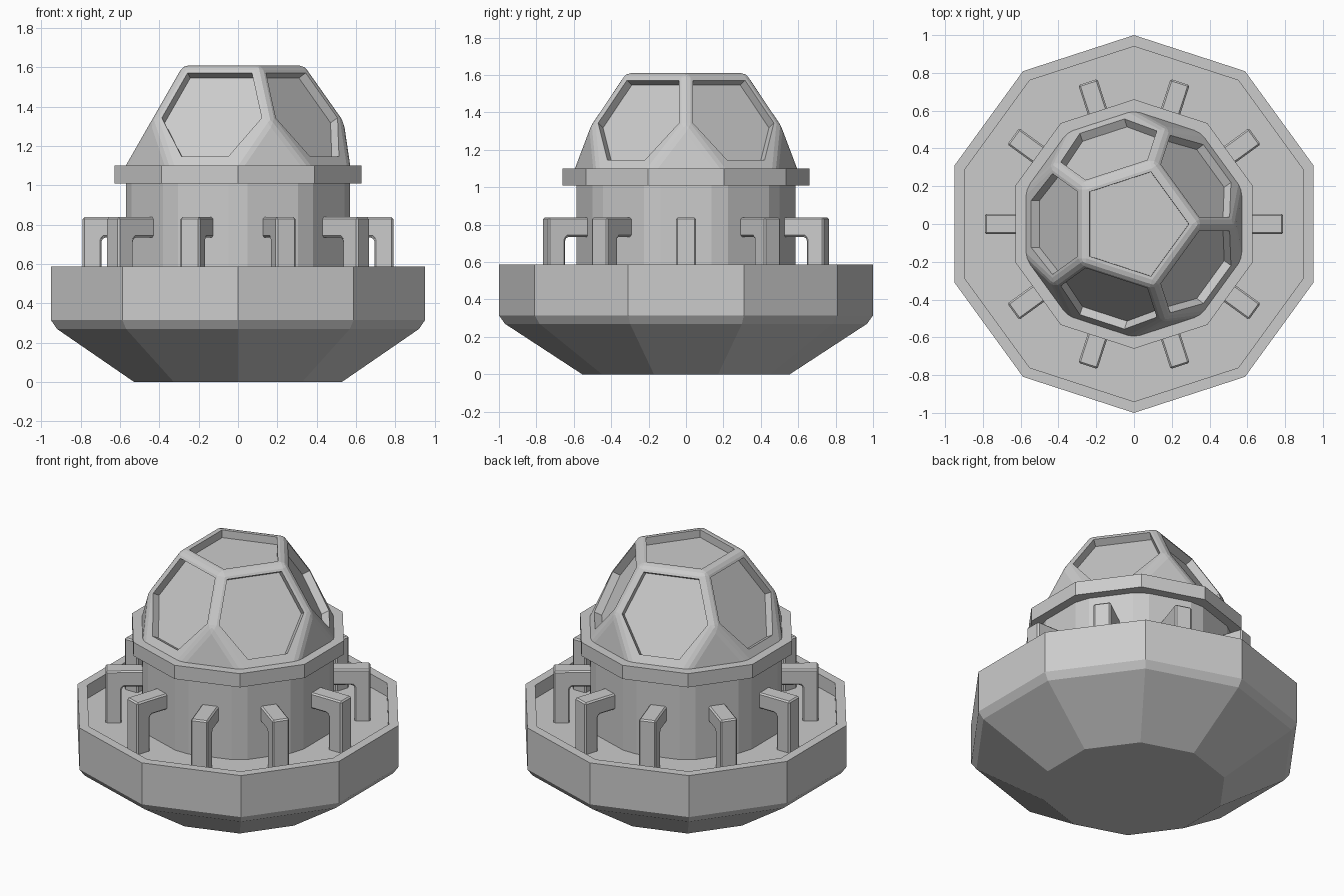
import bpy, bmesh, math
from mathutils import Vector

if "Cube" in bpy.data.objects:
    bpy.data.objects.remove(bpy.data.objects["Cube"])


def polar(r, deg, z):
    a = math.radians(deg)
    return Vector((r * math.cos(a), r * math.sin(a), z))


def finish(bm, name, bevel=0, segments=1):
    bmesh.ops.recalc_face_normals(bm, faces=bm.faces[:])
    me = bpy.data.meshes.new(name)
    bm.to_mesh(me)
    bm.free()
    ob = bpy.data.objects.new(name, me)
    bpy.context.collection.objects.link(ob)
    if bevel:
        m = ob.modifiers.new("bevel", 'BEVEL')
        m.width, m.segments = bevel, segments
        m.limit_method, m.angle_limit = 'ANGLE', math.radians(25)
    return ob


def loft(name, profile, sides=10, bevel=0):
    """Ten-sided body swept through (radius, z) pairs, closed at both ends."""
    bm = bmesh.new()
    rings = [[bm.verts.new(polar(r, 18 + 360 / sides * i, z)) for i in range(sides)]
             for r, z in profile]
    for a, b in zip(rings, rings[1:]):
        for i in range(sides):
            j = (i + 1) % sides
            bm.faces.new((a[i], a[j], b[j], b[i]))
    bm.faces.new(rings[0])
    bm.faces.new(rings[-1])
    return finish(bm, name, bevel)


# base tub with recessed floor, central drum and collar
loft("base_tub", [(.555, 0), (.968, .27), (1, .315), (1, .588), (.94, .588), (.94, .5)])
loft("drum", [(.6, .44), (.6, 1.07)], bevel=.05)
loft("collar", [(.66, 1.01), (.66, 1.1)])

# dome: pentagon on top, five six-sided windows, five triangles between
bm = bmesh.new()
top = [bm.verts.new(polar(.345, 72 * k, 1.61)) for k in range(5)]
mid = [bm.verts.new(polar(.535, 72 * k, 1.341)) for k in range(5)]
low = [bm.verts.new(polar(.6, 18 + 36 * i, 1.1)) for i in range(10)]
bm.faces.new(top)
for k in range(5):
    n = (k + 1) % 5
    bm.faces.new((top[k], mid[k], low[2 * k], low[2 * k + 1], mid[n], top[n]))
    bm.faces.new((mid[k], low[2 * k - 1], low[2 * k]))
bmesh.ops.recalc_face_normals(bm, faces=bm.faces[:])

# soften the ridges
ridges = [e for e in bm.edges if not e.is_boundary]
bmesh.ops.bevel(bm, geom=ridges, offset=.028, offset_type='OFFSET',
                segments=2, profile=.5, affect='EDGES')

# recessed window panes, with a wider border at the bottom
panes = sorted(bm.faces, key=lambda f: f.calc_area())[-6:]
bmesh.ops.inset_individual(bm, faces=panes, thickness=.016, use_even_offset=True)
for f in panes:
    c = f.calc_center_median()
    for v in f.verts:
        if v.co.z < 1.2:
            v.co += (c - v.co) * .14
bmesh.ops.inset_individual(bm, faces=panes, thickness=.001, depth=-.05,
                           use_even_offset=True)
finish(bm, "window_dome")

# ten L-shaped brackets around the drum
outline = [(.79, .48), (.79, .838), (.52, .838), (.52, .735),
           (.682, .735), (.694, .722), (.694, .48)]
for k in range(10):
    bm = bmesh.new()
    f = bm.faces.new([bm.verts.new((x, -.053, z)) for x, z in outline])
    ext = bmesh.ops.extrude_face_region(bm, geom=[f], use_keep_orig=True)
    bmesh.ops.translate(bm, vec=(0, .106, 0),
                        verts=[v for v in ext["geom"] if isinstance(v, bmesh.types.BMVert)])
    ob = finish(bm, f"bracket_{k + 1}", bevel=.011)
    ob.rotation_euler.z = math.radians(36 * k)
